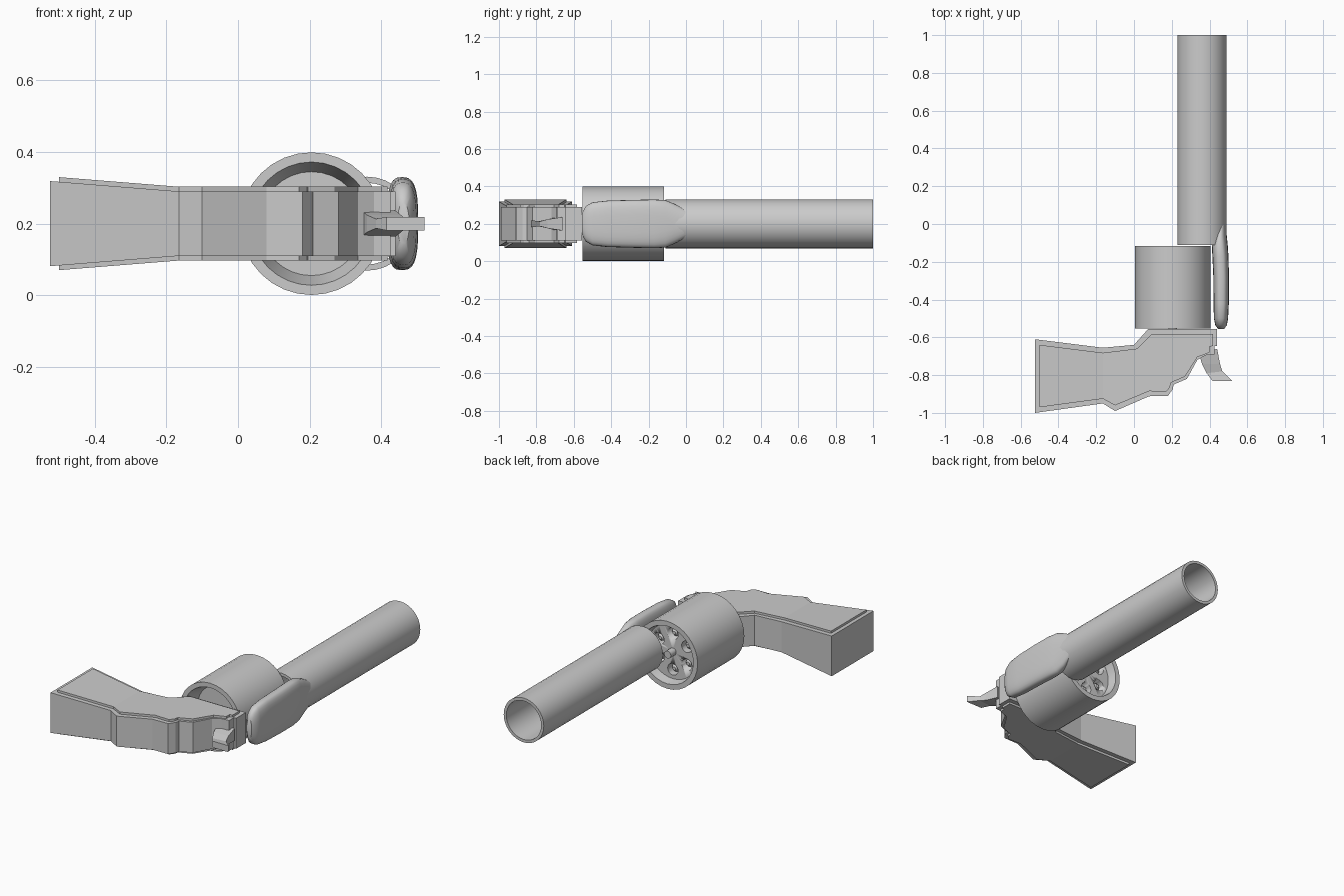
import bpy, bmesh
from math import cos, sin, pi, radians, copysign

if "Cube" in bpy.data.objects:
    bpy.data.objects.remove(bpy.data.objects["Cube"])

ZC = 0.2          # height of the symmetry plane
FLARE_X = -0.165  # grip starts widening left of this


def finish(name, bm, smooth=True):
    bmesh.ops.recalc_face_normals(bm, faces=bm.faces[:])
    me = bpy.data.meshes.new(name)
    bm.to_mesh(me)
    bm.free()
    ob = bpy.data.objects.new(name, me)
    bpy.context.collection.objects.link(ob)
    if smooth:
        bpy.ops.object.select_all(action='DESELECT')
        ob.select_set(True)
        bpy.context.view_layer.objects.active = ob
        bpy.ops.object.shade_smooth_by_angle(angle=radians(35))
    return ob


def skin(name, rings, closed=False, smooth=True):
    """Bridge equal-length rings of points; cap the ends unless closed."""
    bm = bmesh.new()
    vs = [[bm.verts.new(p) for p in ring] for ring in rings]
    n, count = len(rings[0]), len(rings)
    for a in range(count if closed else count - 1):
        r, s = vs[a], vs[(a + 1) % count]
        for i in range(n):
            j = (i + 1) % n
            bm.faces.new((r[i], r[j], s[j], s[i]))
    if not closed:
        bm.faces.new(vs[0])
        bm.faces.new(vs[-1])
    return finish(name, bm, smooth)


def lathe(name, profile, x, z=ZC, sides=32, closed=True):
    """Spin (radius, y) points around an axis parallel to y."""
    rings = [[(x + r * cos(2 * pi * i / sides), y, z + r * sin(2 * pi * i / sides))
              for i in range(sides)] for r, y in profile]
    return skin(name, rings, closed)


def slab(name, outline, half, flare):
    """Extrude an xy outline both ways in z, thickening towards the butt."""
    bm = bmesh.new()
    face = bm.faces.new([bm.verts.new((x, y, -1)) for x, y in outline])
    ext = bmesh.ops.extrude_face_region(bm, geom=[face])
    for v in ext['geom']:
        if isinstance(v, bmesh.types.BMVert):
            v.co.z = 1
    bmesh.ops.bisect_plane(bm, geom=bm.verts[:] + bm.edges[:] + bm.faces[:], dist=1e-4,
                           plane_co=(FLARE_X, 0, 0), plane_no=(1, 0, 0))
    for v in bm.verts:
        v.co.z = ZC + v.co.z * (half + flare * max(0, FLARE_X - v.co.x))
    return finish(name, bm, smooth=False)


# Barrel tube
lathe("barrel", [(0.131, -0.11), (0.131, 1.0), (0.114, 1.0), (0.114, -0.11)], 0.36)

# Top strap: rounded loft growing out of the barrel over the drum
# y, inner x, outer x, half height, squareness
sections = [(0.02, 0.44, 0.485, 0.06, 2), (-0.06, 0.42, 0.491, 0.105, 2.2),
            (-0.11, 0.412, 0.496, 0.127, 2.6), (-0.17, 0.415, 0.5, 0.13, 3),
            (-0.28, 0.42, 0.503, 0.128, 3), (-0.42, 0.421, 0.502, 0.124, 3),
            (-0.50, 0.423, 0.498, 0.115, 2.8), (-0.535, 0.43, 0.492, 0.095, 2.5),
            (-0.555, 0.445, 0.478, 0.06, 2)]


def oval(y, x0, x1, h, n, count=28):
    pts = []
    for i in range(count):
        c, s = cos(2 * pi * i / count), sin(2 * pi * i / count)
        u, w = copysign(abs(c) ** (2 / n), c), copysign(abs(s) ** (2 / n), s)
        pts.append(((x0 + x1) / 2 + u * (x1 - x0) / 2, y, ZC + w * h))
    return pts


skin("top_strap", [oval(*s) for s in sections])

# Revolver drum, dished at both ends
drum = lathe("drum", [(0.199, -0.553), (0.199, -0.117), (0.17, -0.117), (0.16, -0.17),
                      (0.02, -0.17), (0.02, -0.46), (0.145, -0.46), (0.172, -0.553)], 0.205)

# Chambers bored through the drum, each with a rounded bullet
cutters = []
for k in range(6):
    a = pi / 2 + k * pi / 3
    x, z = 0.205 + 0.105 * cos(a), ZC + 0.105 * sin(a)
    cutters.append(lathe("chamber_cutter", [(0.034, -0.42), (0.034, -0.1)],
                         x, z, 16, closed=False))
    lathe("bullet", [(0.028, -0.425), (0.028, -0.22), (0.022, -0.195), (0.01, -0.182)],
          x, z, 16, closed=False)
for c in cutters:
    m = drum.modifiers.new("chamber", 'BOOLEAN')
    m.operation, m.object, m.solver = 'DIFFERENCE', c, 'EXACT'
bpy.context.view_layer.objects.active = drum
for m in list(drum.modifiers):
    bpy.ops.object.modifier_apply(modifier=m.name)
for c in cutters:
    bpy.data.objects.remove(c)

# Drum axle joining frame and barrel
lathe("drum_axle", [(0.022, -0.57), (0.022, -0.12)], 0.205, sides=16, closed=False)

# Grip frame with slightly smaller, thicker grip panels
slab("grip_frame", [(-0.525, -0.61), (-0.165, -0.655), (0.0, -0.64), (0.075, -0.556),
                    (0.44, -0.556), (0.44, -0.645), (0.425, -0.645), (0.425, -0.69),
                    (0.38, -0.695), (0.335, -0.72), (0.28, -0.82), (0.21, -0.85),
                    (0.205, -0.875), (0.18, -0.91), (0.08, -0.912), (-0.1, -0.99),
                    (-0.165, -0.95), (-0.525, -1.0)], 0.09, 0.08)
slab("grip_panels", [(-0.5, -0.64), (-0.165, -0.682), (0.015, -0.66), (0.095, -0.582),
                     (0.417, -0.582), (0.417, -0.645), (0.4, -0.65), (0.4, -0.68),
                     (0.335, -0.705), (0.27, -0.808), (0.195, -0.84), (0.19, -0.865),
                     (0.17, -0.888), (0.08, -0.885), (-0.1, -0.96),
                     (-0.165, -0.925), (-0.5, -0.97)], 0.103, 0.08)

# Hammer: tapered spur, pairs of left/right edge points with half thickness
spur = [((0.345, -0.69), (0.44, -0.66), 0.036), ((0.36, -0.74), (0.455, -0.74), 0.024),
        ((0.385, -0.79), (0.468, -0.78), 0.013), ((0.415, -0.83), (0.52, -0.83), 0.019)]
skin("hammer", [[(*l, ZC - h), (*r, ZC - h), (*r, ZC + h), (*l, ZC + h)]
                for l, r, h in spur], smooth=False)
